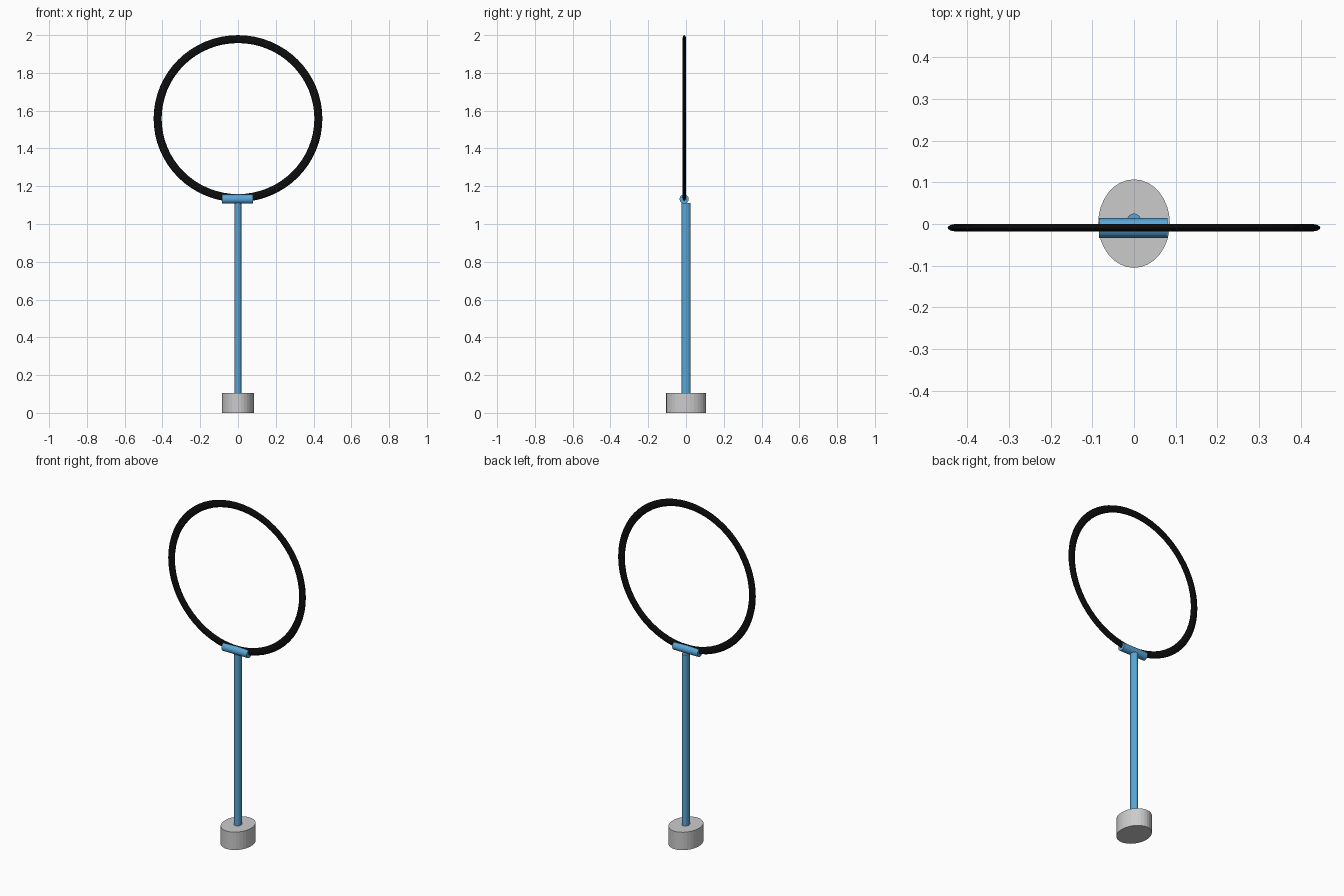
import bpy
from math import pi

if "Cube" in bpy.data.objects:
    bpy.data.objects.remove(bpy.data.objects["Cube"])


def paint(name, rgb):
    mat = bpy.data.materials.new(name)
    mat.diffuse_color = (*rgb, 1)
    mat.use_nodes = True
    mat.node_tree.nodes["Principled BSDF"].inputs["Base Color"].default_value = mat.diffuse_color
    return mat


def finish(name, scale, mat=None):
    ob = bpy.context.object
    ob.name = name
    ob.scale = scale
    bpy.ops.object.transform_apply(location=False, rotation=True, scale=True)
    if mat:
        ob.data.materials.append(mat)
    return ob


def cylinder(name, center, radii, length, mat=None, along_x=False):
    bpy.ops.mesh.primitive_cylinder_add(
        vertices=32, radius=1, depth=length, location=center,
        rotation=(0, pi / 2 if along_x else 0, 0))
    return finish(name, (radii[0], radii[1], 1), mat)


blue = paint("blue", (0.1, 0.38, 0.68))
black = paint("black", (0.004, 0.004, 0.004))

# Oval foot
cylinder("base", (0, 0.001, 0.0525), (0.086, 0.106), 0.105)

# Upright pole
cylinder("pole", (0, 0.001, 0.605), (0.019, 0.024), 1.01, blue)

# Horizontal sleeve holding the hoop
cylinder("sleeve", (-0.002, -0.01, 1.132), (0.024, 0.024), 0.164, blue, along_x=True)

# Hoop: ring with a flattened cross-section
bpy.ops.mesh.primitive_torus_add(
    major_radius=0.4255, minor_radius=0.0212, major_segments=64,
    minor_segments=16, location=(0, -0.009, 1.558), rotation=(pi / 2, 0, 0))
finish("hoop", (1, 0.989, 0.42), black)
bpy.ops.object.shade_smooth_by_angle()
